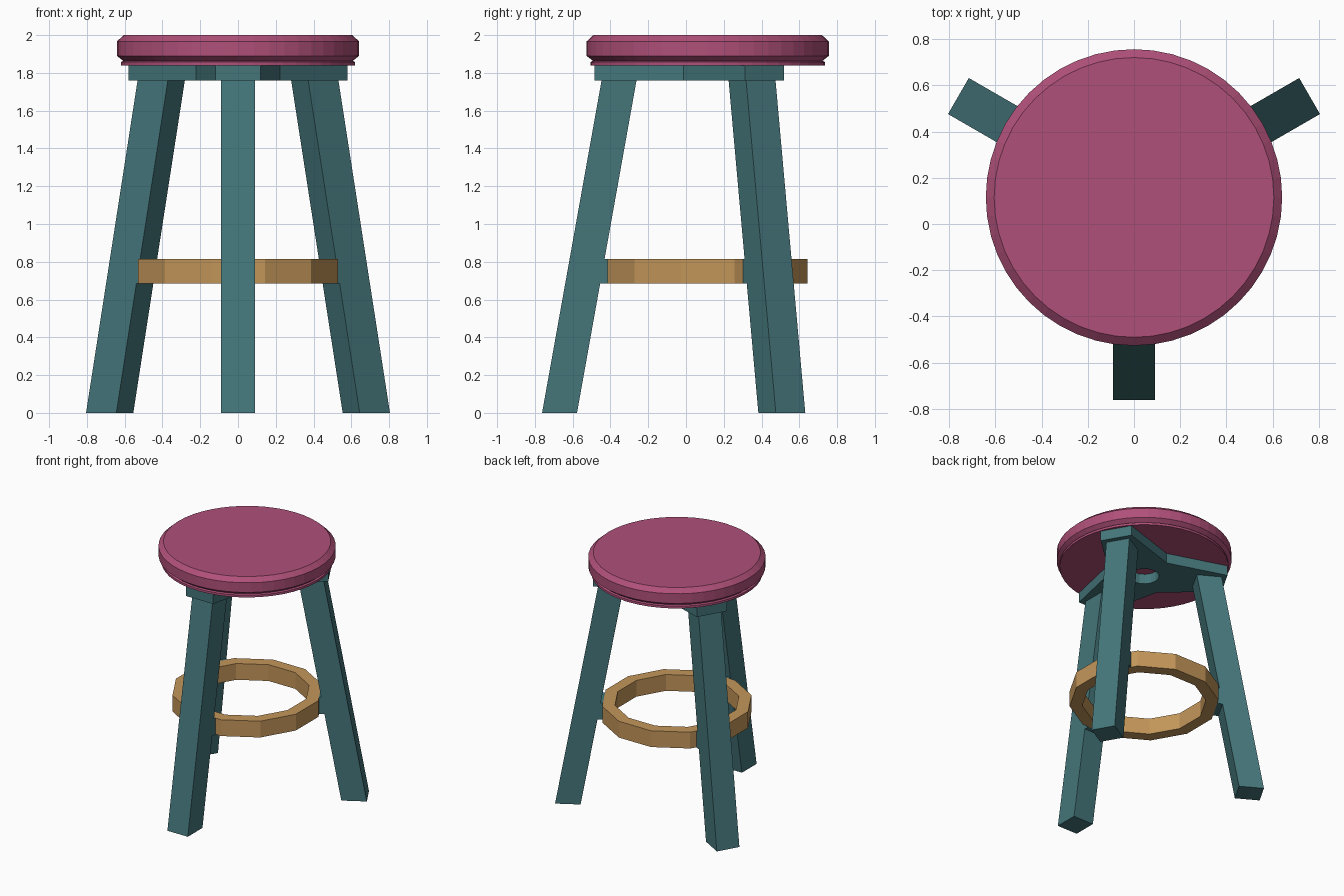
import bpy, bmesh
from math import sin, cos, pi, radians
from mathutils import Matrix

if "Cube" in bpy.data.objects:
    bpy.data.objects.remove(bpy.data.objects["Cube"])

CY = 0.115                                  # stool axis, y position
LEG_ANGLES = [radians(a) for a in (-90, 30, 150)]


def material(name, rgb):
    m = bpy.data.materials.new(name)
    m.diffuse_color = (*rgb, 1)
    m.use_nodes = True
    m.node_tree.nodes["Principled BSDF"].inputs["Base Color"].default_value = m.diffuse_color
    return m


SEAT = material("seat_red", (0.43, 0.08, 0.19))
FRAME = material("frame_teal", (0.058, 0.18, 0.195))
WOOD = material("ring_wood", (0.55, 0.305, 0.102))


def finish(bm, name, mat, angle=0.0):
    bmesh.ops.recalc_face_normals(bm, faces=bm.faces)
    bm.transform(Matrix.Translation((0, CY, 0)) @ Matrix.Rotation(angle, 4, 'Z'))
    me = bpy.data.meshes.new(name)
    bm.to_mesh(me)
    bm.free()
    me.materials.append(mat)
    ob = bpy.data.objects.new(name, me)
    bpy.context.collection.objects.link(ob)


def lathe(name, profile, sides, mat, phase=0.0, closed=False):
    """Revolve (r, z) points; either capped at both ends or a closed section."""
    bm = bmesh.new()
    rings = []
    for r, z in profile:
        rings.append([bm.verts.new((r * cos(phase + 2 * pi * i / sides),
                                    r * sin(phase + 2 * pi * i / sides), z))
                      for i in range(sides)])
    pairs = list(zip(rings, rings[1:]))
    if closed:
        pairs.append((rings[-1], rings[0]))
    else:
        bm.faces.new(rings[0])
        bm.faces.new(rings[-1])
    for a, b in pairs:
        for i in range(sides):
            j = (i + 1) % sides
            bm.faces.new((a[i], a[j], b[j], b[i]))
    finish(bm, name, mat)


def beam(name, side_profile, width, angle):
    """Extrude a radial (r, z) outline across its width."""
    bm = bmesh.new()
    face = bm.faces.new([bm.verts.new((r, -width / 2, z)) for r, z in side_profile])
    ext = bmesh.ops.extrude_face_region(bm, geom=[face], use_keep_orig=True)
    for v in ext["geom"]:
        if isinstance(v, bmesh.types.BMVert):
            v.co.y += width
    finish(bm, name, FRAME, angle)


# Round seat with bevelled top and a groove above the lower lip
lathe("seat", [(0.62, 1.84), (0.62, 1.858), (0.608, 1.864), (0.641, 1.89),
               (0.641, 1.967), (0.605, 2.0)], 48, SEAT)

# Twelve-sided foot ring, flats facing the legs
lathe("foot_ring", [(0.455, 0.685), (0.548, 0.685), (0.548, 0.815), (0.455, 0.815)],
      12, WOOD, phase=pi / 12, closed=True)

# Splayed legs and the small blocks joining them to the ring
for label, a in zip(("front", "back_right", "back_left"), LEG_ANGLES):
    beam(label + "_leg", [(0.692, 0), (0.877, 0), (0.562, 1.76), (0.377, 1.76)], 0.18, a)
    beam(label + "_ring_block",
         [(0.529, 0.685), (0.64, 0.685), (0.64, 0.815), (0.529, 0.815)], 0.18, a)

# Three-armed plate under the seat, with a round centre hole
bm = bmesh.new()
outline = []
for a in LEG_ANGLES:
    for r, t in ((0.60, -0.12), (0.60, 0.12)):
        outline.append((r * cos(a) - t * sin(a), r * sin(a) + t * cos(a)))
    outline.append((0.257 * cos(a + pi / 3), 0.257 * sin(a + pi / 3)))
hole = [(0.11 * cos(pi * i / 8), 0.11 * sin(pi * i / 8)) for i in range(16)]
edges = []
for loop in (outline, hole):
    vs = [bm.verts.new((x, y, 1.76)) for x, y in loop]
    edges += [bm.edges.new((vs[i - 1], vs[i])) for i in range(len(vs))]
bmesh.ops.triangle_fill(bm, edges=edges, use_beauty=True, use_dissolve=False)
ext = bmesh.ops.extrude_face_region(bm, geom=bm.faces[:], use_keep_orig=True)
for v in ext["geom"]:
    if isinstance(v, bmesh.types.BMVert):
        v.co.z = 1.84
finish(bm, "seat_plate", FRAME)
